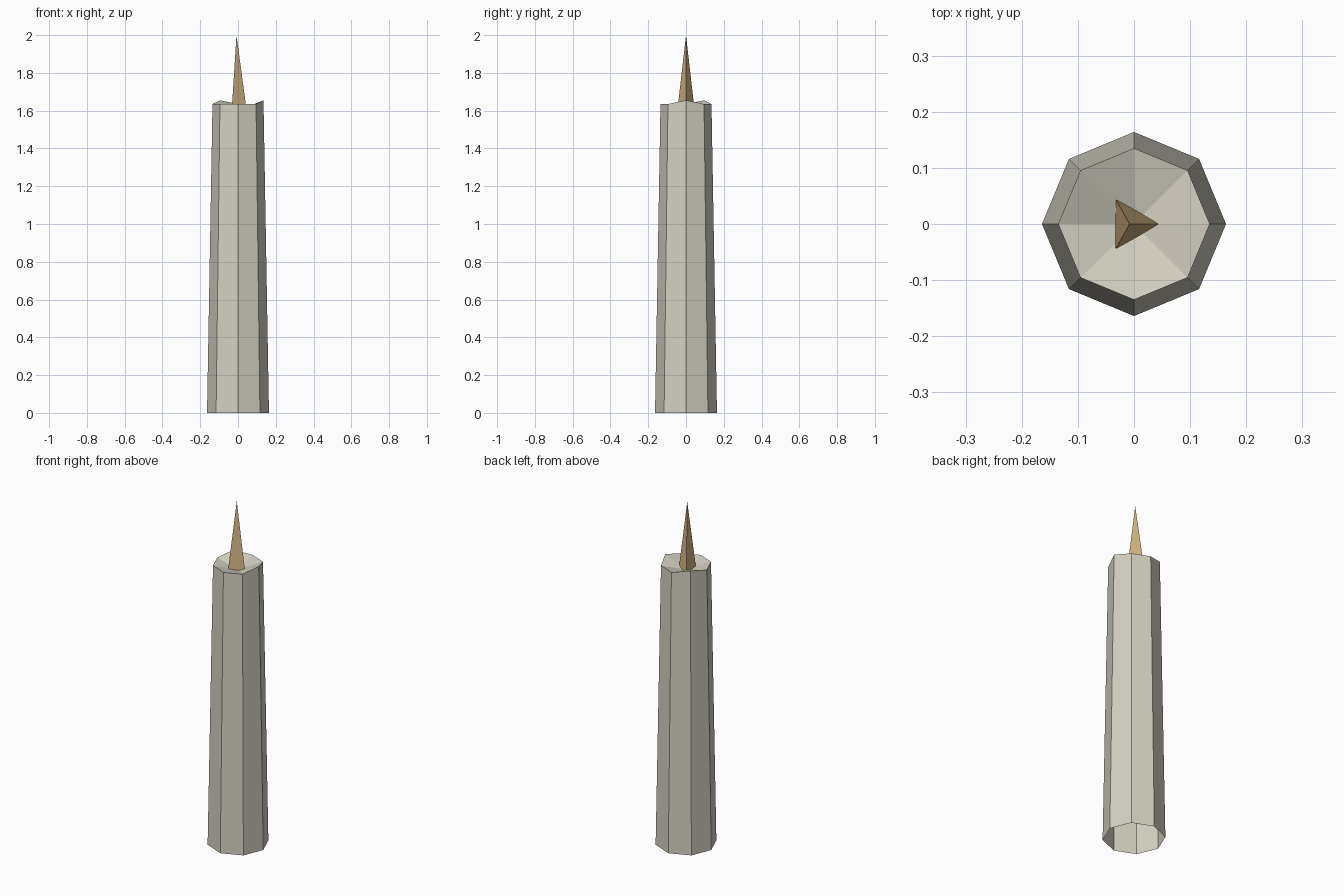
import bpy, bmesh, math

if "Cube" in bpy.data.objects:
    bpy.data.objects.remove(bpy.data.objects["Cube"])


def material(name, rgb):
    m = bpy.data.materials.new(name)
    m.diffuse_color = (*rgb, 1.0)
    m.use_nodes = True
    m.node_tree.nodes["Principled BSDF"].inputs["Base Color"].default_value = m.diffuse_color
    return m


def finish(name, bm, mat):
    me = bpy.data.meshes.new(name)
    bm.to_mesh(me)
    bm.free()
    ob = bpy.data.objects.new(name, me)
    me.materials.append(mat)
    bpy.context.collection.objects.link(ob)
    return ob


def ring(bm, radius, heights):
    n = len(heights)
    return [bm.verts.new((radius * math.cos(2 * math.pi * i / n),
                          radius * math.sin(2 * math.pi * i / n), z))
            for i, z in enumerate(heights)]


wax = material("pale wax", (0.66, 0.63, 0.54))
tan = material("tan wick", (0.65, 0.45, 0.22))

# Candle body: tapered eight-sided tube, open below, uneven rim, dished top
bm = bmesh.new()
rim_z = [1.635] * 8
rim_z[0] = rim_z[3] = 1.655
bottom = ring(bm, 0.164, [0.0] * 8)
rim = ring(bm, 0.135, rim_z)
centre = bm.verts.new((0, 0, 1.60))
for i in range(8):
    j = (i + 1) % 8
    bm.faces.new((bottom[i], bottom[j], rim[j], rim[i]))
    bm.faces.new((rim[i], rim[j], centre))
finish("candle_body", bm, wax)

# Wick: slim three-sided spike, base just sunk in the dish
bm = bmesh.new()
base = [bm.verts.new((x, y, 1.607))
        for x, y in ((0.045, 0), (-0.033, 0.045), (-0.033, -0.045))]
tip = bm.verts.new((-0.008, 0, 2.0))
for i in range(3):
    bm.faces.new((base[i], base[(i + 1) % 3], tip))
bm.faces.new(base[::-1])
finish("wick", bm, tan)
